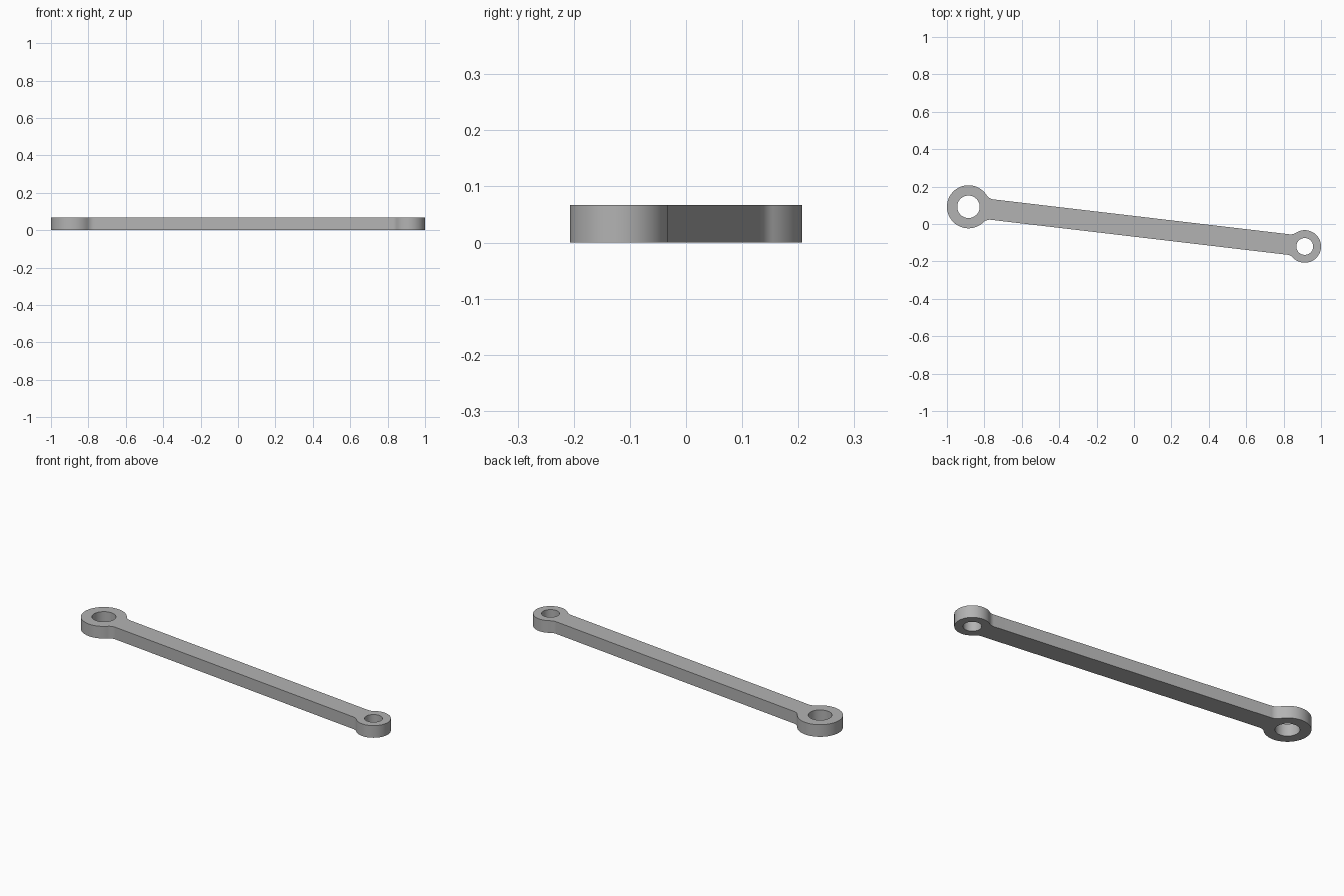
import bpy
import bmesh
from math import sqrt, atan2, pi, cos, sin
from mathutils import Vector

if "Cube" in bpy.data.objects:
    bpy.data.objects.remove(bpy.data.objects["Cube"])

THICK = 0.067
HALF_W = 0.055          # half width of the bar
FILLET = 0.05           # blend radius between bar and eyes
BIG = Vector((-0.885, 0.092))
SMALL = Vector((0.913, -0.12))
BIG_R, BIG_HOLE = 0.115, 0.06
SMALL_R, SMALL_HOLE = 0.087, 0.045


def arc(centre, radius, start, end, steps):
    return [centre + radius * Vector((cos(a), sin(a)))
            for a in (start + (end - start) * i / steps for i in range(steps + 1))]


def eye_outline(centre, radius, axis):
    """Eye with tangent fillets running into a bar along the axis angle."""
    reach = sqrt((radius + FILLET) ** 2 - (HALF_W + FILLET) ** 2)
    turn = atan2(HALF_W + FILLET, reach)
    points = []
    zero = Vector((0, 0))
    upper = Vector((reach, HALF_W + FILLET))
    lower = Vector((reach, -HALF_W - FILLET))
    points += arc(upper, FILLET, -pi / 2, turn - pi, 10)
    points += arc(zero, radius, turn, 2 * pi - turn, 72)[1:]
    points += arc(lower, FILLET, pi - turn, pi / 2, 10)[1:]
    c, s = cos(axis), sin(axis)
    return [centre + Vector((p.x * c - p.y * s, p.x * s + p.y * c)) for p in points]


# Steel material
steel = bpy.data.materials.new("steel_grey")
steel.use_nodes = True
colour = (0.45, 0.45, 0.45, 1)
steel.diffuse_color = colour
steel.node_tree.nodes["Principled BSDF"].inputs["Base Color"].default_value = colour

# Link profile: outer outline plus the two bores
direction = SMALL - BIG
angle = atan2(direction.y, direction.x)
loops = [
    eye_outline(BIG, BIG_R, angle) + eye_outline(SMALL, SMALL_R, angle + pi),
    arc(BIG, BIG_HOLE, 0, 2 * pi, 64)[:-1],
    arc(SMALL, SMALL_HOLE, 0, 2 * pi, 64)[:-1],
]
curve = bpy.data.curves.new("link_profile", "CURVE")
curve.dimensions = "2D"
curve.fill_mode = "BOTH"
curve.extrude = THICK / 2
for loop in loops:
    spline = curve.splines.new("POLY")
    spline.points.add(len(loop) - 1)
    spline.use_cyclic_u = True
    for point, p in zip(spline.points, loop):
        point.co = (p.x, p.y, 0, 1)

link = bpy.data.objects.new("connecting_link", curve)
bpy.context.collection.objects.link(link)
bpy.ops.object.select_all(action="DESELECT")
link.select_set(True)
bpy.context.view_layer.objects.active = link
bpy.ops.object.convert(target="MESH")
link = bpy.context.object

# Weld the caps to the walls and rest the link on the ground
bm = bmesh.new()
bm.from_mesh(link.data)
bmesh.ops.remove_doubles(bm, verts=bm.verts, dist=0.0001)
bmesh.ops.recalc_face_normals(bm, faces=bm.faces)
bmesh.ops.translate(bm, verts=bm.verts, vec=(0, 0, THICK / 2))
bm.to_mesh(link.data)
bm.free()
link.name = "connecting_link"
link.data.materials.clear()
link.data.materials.append(steel)
bpy.ops.object.shade_smooth_by_angle(angle=pi / 6)
